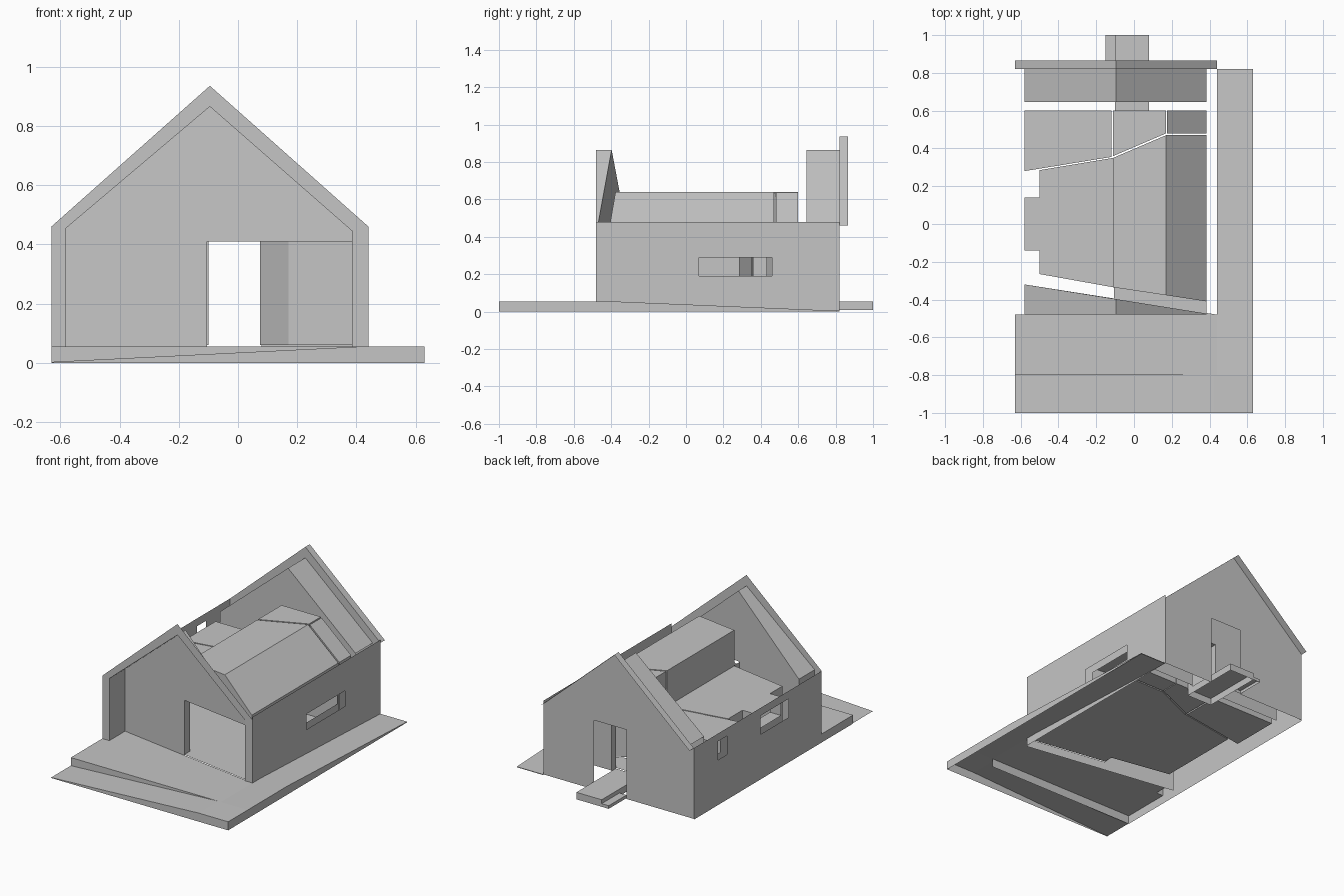
import bpy, bmesh

if "Cube" in bpy.data.objects:
    bpy.data.objects.remove(bpy.data.objects["Cube"])

grey = bpy.data.materials.new("plain grey")
grey.diffuse_color = (0.56, 0.56, 0.56, 1)
grey.use_nodes = True
grey.node_tree.nodes["Principled BSDF"].inputs["Base Color"].default_value = grey.diffuse_color

FLOOR, HEAD = 0.06, 0.41      # floor level, door and window head
RIDGE = -0.095


def make(name, faces):
    """One object from a list of polygons (points in space)."""
    bm = bmesh.new()
    for f in faces:
        bm.faces.new([bm.verts.new(p) for p in f])
    bmesh.ops.remove_doubles(bm, verts=bm.verts, dist=0.0005)
    bmesh.ops.recalc_face_normals(bm, faces=bm.faces)
    me = bpy.data.meshes.new(name)
    bm.to_mesh(me)
    bm.free()
    me.materials.append(grey)
    ob = bpy.data.objects.new(name, me)
    bpy.context.collection.objects.link(ob)


def prism(poly, z0, top, skip={}, bottom=True):
    """Solid over a plan polygon. top is a height function of (x, y);
    skip gives an edge a raised sill, or None to leave it open."""
    fs = [[(x, y, top(x, y)) for x, y in poly]]
    if bottom:
        fs.append([(x, y, z0) for x, y in poly])
    for i, a in enumerate(poly):
        b = poly[(i + 1) % len(poly)]
        low = skip.get(i, z0)
        if low is None:
            continue
        ring = [(*a, low), (*b, low), (*b, top(*b)), (*a, top(*a))]
        clean = [p for k, p in enumerate(ring) if p != ring[k - 1]]
        if len(clean) > 2:
            fs.append(clean)
    return fs


def box(x0, x1, y0, y1, z0, z1, skip={}, bottom=True):
    return prism([(x0, y0), (x1, y0), (x1, y1), (x0, y1)], z0, lambda x, y: z1, skip, bottom)


def side_wall(x, y0, y1, z0, z1, holes):
    """Wall on a plane of constant x with holes sorted by y."""
    q = lambda a, b, c, d: [(x, a, c), (x, b, c), (x, b, d), (x, a, d)]
    fs, y = [], y0
    for h0, h1, s, t in holes:
        fs += [q(y, h0, z0, z1), q(h0, h1, z0, s), q(h0, h1, t, z1)]
        y = h1
    return fs + [q(y, y1, z0, z1)]


def tube_x(x0, x1, y0, y1, z0, z1):
    """Open window reveal running along x."""
    r = [(y0, z0), (y1, z0), (y1, z1), (y0, z1)]
    return [[(x0, *r[i]), (x1, *r[i]), (x1, *r[i - 1]), (x0, *r[i - 1])] for i in range(4)]


# Sloping ground, terrace and side path: thin shells, open underneath
make("front_ramp_left", prism([(-.63, -1), (.42, -1), (.42, -.8), (-.63, -.8)], 0,
                              lambda x, y: 0.003 + .052 * (x + .63) / 1.05,
                              {1: None, 2: None, 3: None}, False))
make("front_ramp_right", box(.42, .63, -1, -.8, 0, .055, {2: None, 3: None}, False))
make("terrace", prism([(-.63, -.8), (.44, -.8), (.44, -.48), (-.58, -.32), (-.58, -.48), (-.63, -.48)], 0,
                      lambda x, y: .055, {1: None, 3: None, 4: None}, False))
make("side_path", prism([(.44, -.8), (.63, -.8), (.63, -.4), (.63, .82), (.44, .82), (.44, -.4)], 0,
                        lambda x, y: .055 if y <= -.4 else .055 - .051 * (y + .4) / 1.22,
                        {0: None, 4: None, 5: None}, False))
make("back_porch", box(-.1, .08, .6, 1, .01, .055, bottom=False))
make("back_step", box(-.15, -.1, .82, 1, .01, .03, bottom=False))

# Outer side walls with window holes
right_win = (.07, .46, .19, .29)
left_big, left_small = (-.14, .14, .29, HEAD), (.485, .575, .29, HEAD)
make("right_wall", side_wall(.44, -.48, .82, .005, .48, [right_win]))
make("left_wall", side_wall(-.63, -.48, .82, .0, .46, [left_big, left_small]))
make("left_window_reveal", tube_x(-.58, -.5, *left_big))

outer = [(-.63, .46), (RIDGE, .935), (.44, .46)]
inner = [(-.58, .455), (RIDGE, .865), (.385, .445)]

# Front frame: flat gable edge with legs
frame = [(-.63, .055)] + outer + [(.44, .055), (.385, .055)] + inner[::-1] + [(-.58, .055)]
make("front_frame", [[(x, -.48, z) for x, z in frame]])

# Slanted front wall set back under the roof, with a wide opening
fy = lambda x: -.32 - .16 * (x + .58)
ry = lambda x: -.335 - .15 * (x + .11)
make("front_wall", [
    [(x, fy(x), z) for x, z in [(-.58, HEAD)] + inner + [(.385, HEAD), (-.105, HEAD)]],
    [(x, fy(x), z) for x, z in [(-.58, .055), (-.105, .055), (-.105, HEAD), (-.58, HEAD)]]])
soffit = []
for (xa, za), (xb, zb) in zip([(-.58, .055)] + inner, inner):
    soffit.append([(xa, -.48, za), (xb, -.48, zb), (xb, fy(xb), zb), (xa, fy(xa), za)])
make("front_roof_lining", soffit)

# Door surround: threshold and jambs
jamb = lambda x: [(x, fy(x), FLOOR), (x, ry(x), FLOOR), (x, ry(x), HEAD), (x, fy(x), HEAD)]
a, b = jamb(-.105), jamb(.385)
make("front_door_surround", [a, b, [a[0], a[1], b[1], b[0]]])


# Back gable walls, each with a doorway
def gable(y, prof, z0, x0, x1, head):
    l, r = prof[0][0], prof[-1][0]
    q = lambda a, b: [(a, y, z0), (b, y, z0), (b, y, head), (a, y, head)]
    up = [(l, head)] + prof + [(r, head), (x1, head), (x0, head)]
    return [q(l, x0), q(x1, r), [(x, y, z) for x, z in up]]


make("back_wall", gable(.82, outer, .005, -.15, .08, .45))
make("back_inner_wall", gable(.645, inner, FLOOR, -.1, .08, HEAD))
make("back_roof_lining", [[(a[0], .645, a[1]), (b[0], .645, b[1]), (b[0], .82, b[1]), (a[0], .82, a[1])]
                          for a, b in zip(inner, inner[1:])])
make("back_door_reveal", [
    [(x, .6, .055), (x, .645, .055), (x, .645, HEAD), (x, .6, HEAD)] for x in (-.1, .08)] + [
    [(-.1, .6, HEAD), (.08, .6, HEAD), (.08, .645, HEAD), (-.1, .645, HEAD)]])

# Projecting roof edge at the back
make("back_roof_edge", [[(a[0], .82, a[1]), (b[0], .82, b[1]), (b[0], .865, b[1]), (a[0], .865, a[1])]
                        for a, b in zip(outer, outer[1:])])

# Room shells: low on the left, tall in the middle, sloped on the right
low = lambda x, y: HEAD
tall = lambda x, y: .64
slope = lambda x, y: .64 - .19 * max(0, x - .17) / .215
room = prism([(-.5, -.265), (-.11, -.335), (-.11, .35), (-.5, .285)], FLOOR, low, {1: None, 3: None})
room += side_wall(-.5, -.265, .285, FLOOR, HEAD, [left_big])
room += prism([(-.11, -.335), (.17, -.377), (.17, .47), (-.11, .35)], FLOOR, tall,
              {0: HEAD, 1: None, 2: HEAD, 3: HEAD})
# partition beside the hall doorway
room += [[(x, .35 + .12 * (x + .11) / .28, z) for x, z in
          ((.075, FLOOR), (.17, FLOOR), (.17, HEAD), (.075, HEAD))]]
room += prism([(.17, -.377), (.385, -.41), (.385, .47), (.17, .47)], FLOOR, slope,
              {0: HEAD, 1: None, 3: None})
room += side_wall(.385, -.41, .47, FLOOR, .45, [right_win])
make("main_room", room)

make("back_left_room", prism([(-.58, .28), (-.12, .355), (-.12, .6), (-.58, .6)], FLOOR, low, {3: None})
     + side_wall(-.58, .28, .6, FLOOR, HEAD, [left_small]))
make("hall", prism([(-.11, .36), (.17, .48), (.17, .6), (.08, .6), (-.11, .6)], FLOOR, tall,
                   {0: HEAD, 3: HEAD}))
make("back_right_room", prism([(.175, .48), (.385, .48), (.385, .6), (.175, .6)], FLOOR, slope))
